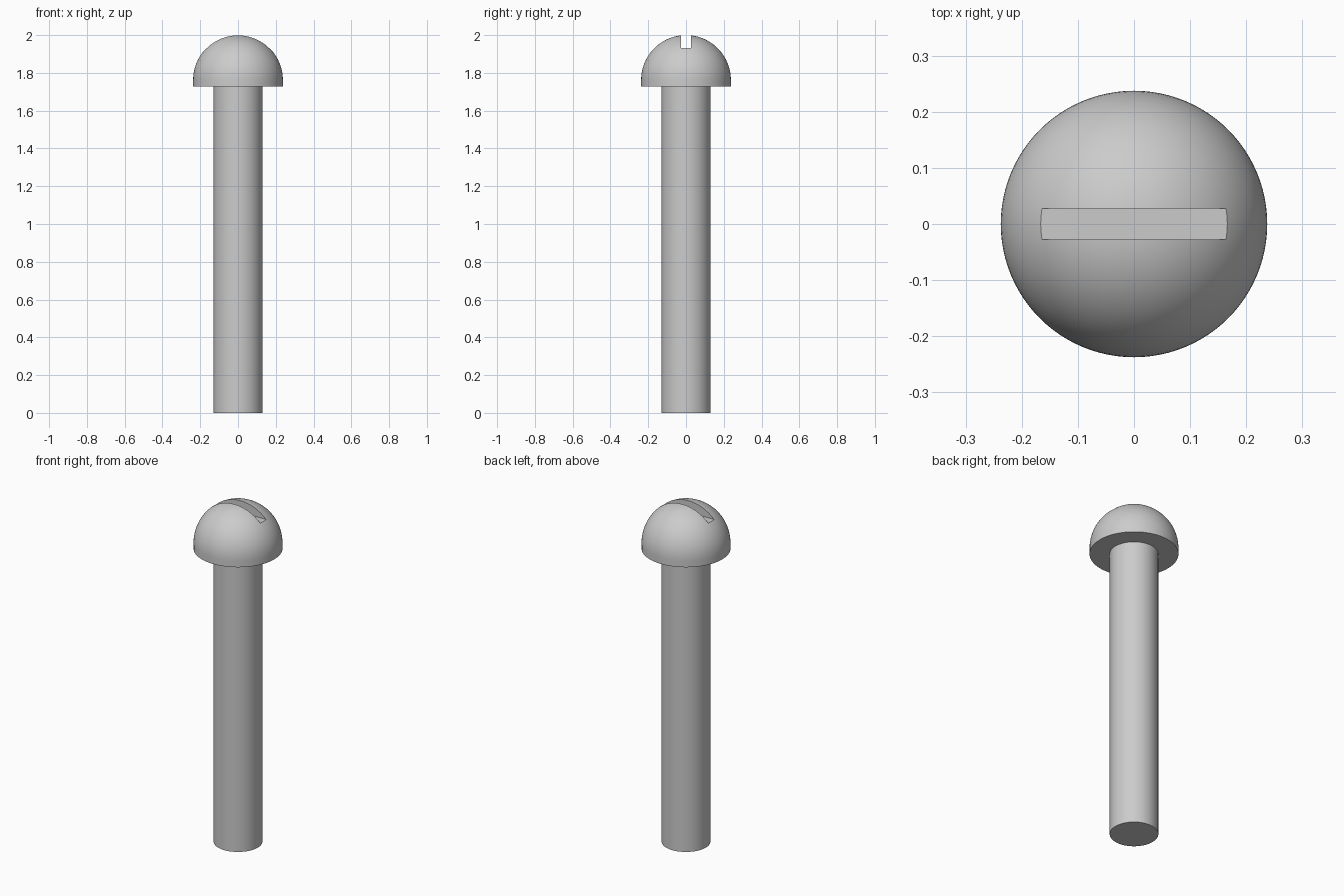
import bpy, bmesh
from math import sin, cos, pi, radians
from mathutils import Matrix

cube = bpy.data.objects.get("Cube")
if cube:
    bpy.data.objects.remove(cube, do_unlink=True)

HEIGHT = 2.0
SHAFT_R = 0.13
HEAD_R = 0.2375
HEAD_BASE = 1.728
DOME_Z = HEIGHT - HEAD_R
SLOT_FLOOR = 1.932
SLOT_WIDTH = 0.055
SEGMENTS = 96
RINGS = 24

# Plain grey metal
steel = bpy.data.materials.new("grey_steel")
steel.use_nodes = True
grey = (0.6, 0.6, 0.6, 1)
steel.diffuse_color = grey
steel.node_tree.nodes["Principled BSDF"].inputs["Base Color"].default_value = grey


def add_object(name, bm):
    mesh = bpy.data.meshes.new(name)
    bm.to_mesh(mesh)
    bm.free()
    obj = bpy.data.objects.new(name, mesh)
    bpy.context.collection.objects.link(obj)
    return obj


# Shaft and domed head, turned as one closed profile
profile = [(0, 0), (SHAFT_R, 0), (SHAFT_R, HEAD_BASE), (HEAD_R, HEAD_BASE)]
for i in range(RINGS):
    a = pi / 2 * i / RINGS
    profile.append((HEAD_R * cos(a), DOME_Z + HEAD_R * sin(a)))
profile.append((0, HEIGHT))

bm = bmesh.new()
verts = [bm.verts.new((r, 0, z)) for r, z in profile]
edges = [bm.edges.new(pair) for pair in zip(verts, verts[1:])]
bmesh.ops.spin(bm, geom=verts + edges, cent=(0, 0, 0), axis=(0, 0, 1),
               angle=2 * pi, steps=SEGMENTS)
bmesh.ops.remove_doubles(bm, verts=bm.verts[:], dist=0.0001)
bmesh.ops.recalc_face_normals(bm, faces=bm.faces[:])
screw = add_object("round_head_screw", bm)
screw.data.materials.append(steel)

# Driver slot, cut straight across the dome
bm = bmesh.new()
bmesh.ops.create_cube(bm, size=1, matrix=Matrix.Translation((0, 0, SLOT_FLOOR + 0.1))
                      @ Matrix.Diagonal((1, SLOT_WIDTH, 0.2, 1)))
cutter = add_object("slot_cutter", bm)
cutter.data.materials.append(steel)
cutter.hide_render = True

cut = screw.modifiers.new("slot", "BOOLEAN")
cut.operation = "DIFFERENCE"
cut.solver = "EXACT"
cut.object = cutter
bpy.context.view_layer.objects.active = screw
screw.select_set(True)
bpy.ops.object.modifier_apply(modifier=cut.name)
bpy.data.objects.remove(cutter, do_unlink=True)

bpy.ops.object.shade_smooth_by_angle(angle=radians(30))
